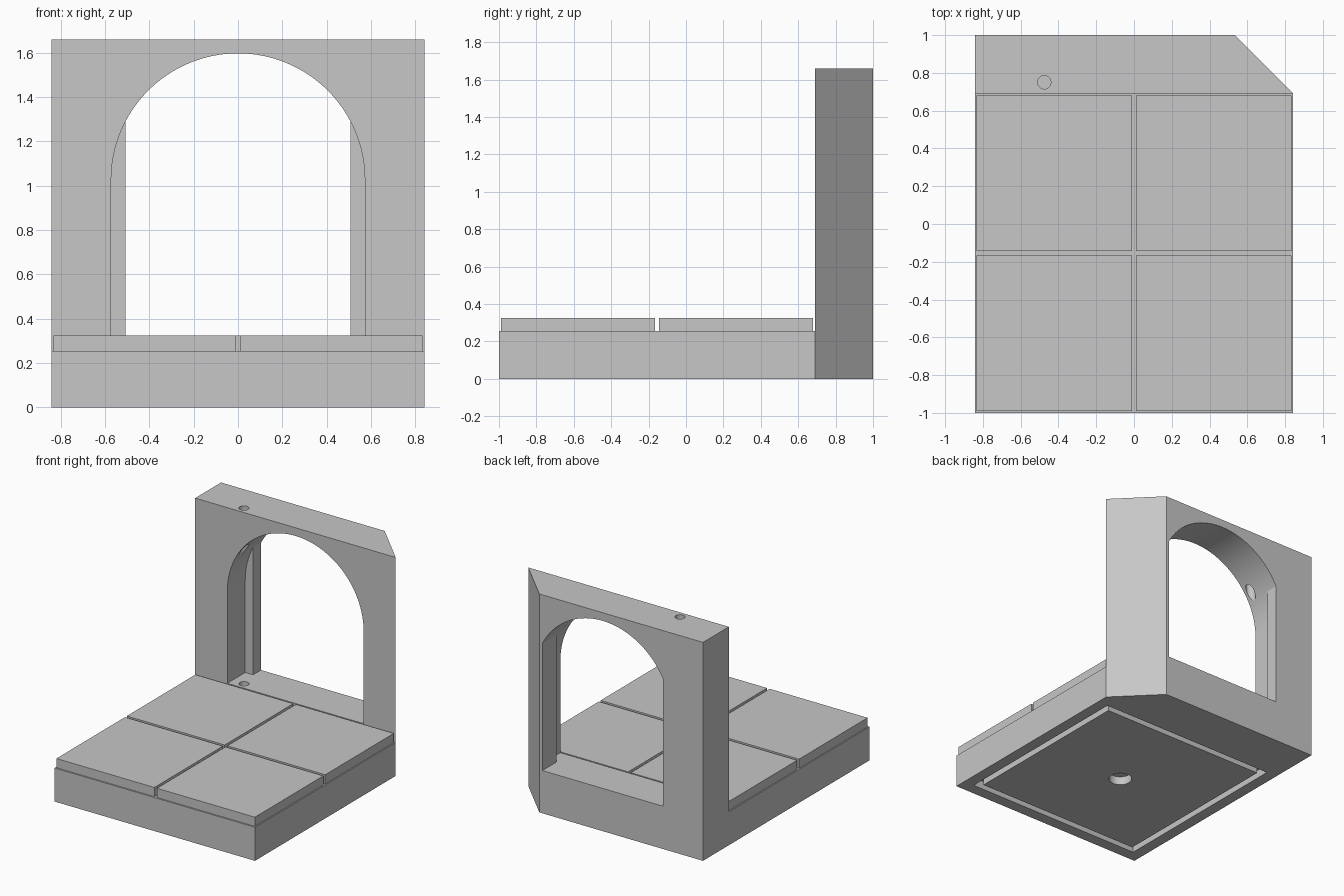
import bpy, bmesh, math

old = bpy.data.objects.get("Cube")
if old:
    bpy.data.objects.remove(old, do_unlink=True)

stone = bpy.data.materials.new("light_grey")
stone.use_nodes = True
grey = (0.57, 0.57, 0.57, 1)
stone.diffuse_color = grey
stone.node_tree.nodes["Principled BSDF"].inputs["Base Color"].default_value = grey

HALF, BACK, FRONT, WALL_Y = 0.843, 1.0, -1.0, 0.69
BASE_Z, TILE_Z, TOP_Z = 0.255, 0.325, 1.66
ARCH_R, SPRING_Z = 0.573, 1.025
MID_Y = (FRONT + WALL_Y) / 2


def prism(name, points, vector):
    """Extrude a closed 3D outline along a vector."""
    bm = bmesh.new()
    face = bm.faces.new([bm.verts.new(p) for p in points])
    moved = bmesh.ops.extrude_face_region(bm, geom=[face])["geom"]
    bmesh.ops.translate(bm, vec=vector,
                        verts=[g for g in moved if isinstance(g, bmesh.types.BMVert)])
    bmesh.ops.recalc_face_normals(bm, faces=bm.faces)
    mesh = bpy.data.meshes.new(name)
    bm.to_mesh(mesh)
    bm.free()
    mesh.materials.append(stone)
    obj = bpy.data.objects.new(name, mesh)
    bpy.context.collection.objects.link(obj)
    return obj


def box(name, x0, x1, y0, y1, z0, z1):
    return prism(name, [(x0, y0, z0), (x1, y0, z0), (x1, y1, z0), (x0, y1, z0)],
                 (0, 0, z1 - z0))


def cylinder(name, x, y, r, z0, z1, n=40):
    ring = [(x + r * math.cos(math.tau * i / n), y + r * math.sin(math.tau * i / n), z0)
            for i in range(n)]
    return prism(name, ring, (0, 0, z1 - z0))


def arch(name, x0, x1, y0, y1, n=64):
    """Arched opening, clipped between x0 and x1."""
    def height(x):
        return SPRING_Z + math.sqrt(max(0, ARCH_R ** 2 - x ** 2))
    xs = [ARCH_R * math.cos(math.pi * i / n) for i in range(1, n)]
    xs = [x1] + [x for x in xs if x0 + 0.001 < x < x1 - 0.001] + [x0]
    outline = [(x0, y0, TILE_Z), (x1, y0, TILE_Z)] + [(x, y0, height(x)) for x in xs]
    return prism(name, outline, (0, y1 - y0, 0))


def cut(target, cutter):
    cutter.hide_render = True
    mod = target.modifiers.new("cut", 'BOOLEAN')
    mod.operation, mod.solver, mod.object = 'DIFFERENCE', 'EXACT', cutter
    bpy.context.view_layer.objects.active = target
    bpy.ops.object.modifier_apply(modifier=mod.name)
    bpy.data.objects.remove(cutter, do_unlink=True)


# Base and wall as one block with a chamfered back corner
chamfer = BACK - WALL_Y
body = prism("base_and_wall",
             [(-HALF, FRONT, 0), (HALF, FRONT, 0), (HALF, WALL_Y, 0),
              (HALF - chamfer, BACK, 0), (-HALF, BACK, 0)], (0, 0, TOP_Z))
cut(body, box("space", -1, 1, -1.2, WALL_Y, BASE_Z, 2))

# Arched doorway with stepped jambs
JAMB = 0.507
cut(body, arch("doorway", -JAMB, JAMB, 0.5, 1.2))
cut(body, arch("right_recess", -ARCH_R, -JAMB + 0.02, 0.5, 0.905))
cut(body, arch("left_recess", JAMB - 0.02, ARCH_R, 0.5, 0.833))

# Vertical pin hole through the lintel and into the threshold
cut(body, cylinder("pin_hole", -0.475, 0.75, 0.035, 0.22, 1.8))

# Underside: square groove and round socket
groove = box("groove", -0.755, 0.755, MID_Y - 0.755, MID_Y + 0.755, -0.1, 0.065)
cut(groove, box("core", -0.705, 0.705, MID_Y - 0.705, MID_Y + 0.705, -0.2, 0.2))
cut(body, groove)
cut(body, cylinder("socket", 0, MID_Y, 0.083, -0.1, 0.065))

# Four floor tiles
for side, sx in (("right", -1), ("left", 1)):
    for row, sy in (("front", -1), ("back", 1)):
        x0, x1 = sorted((sx * 0.011, sx * 0.834))
        y0, y1 = sorted((MID_Y + sy * 0.011, MID_Y + sy * 0.834))
        box(f"{row}_{side}_tile", x0, x1, y0, y1, BASE_Z, TILE_Z)

# Smooth the curved surfaces, keep edges sharp
bpy.ops.object.select_all(action='DESELECT')
body.select_set(True)
bpy.context.view_layer.objects.active = body
bpy.ops.object.shade_smooth_by_angle(angle=math.radians(25))
